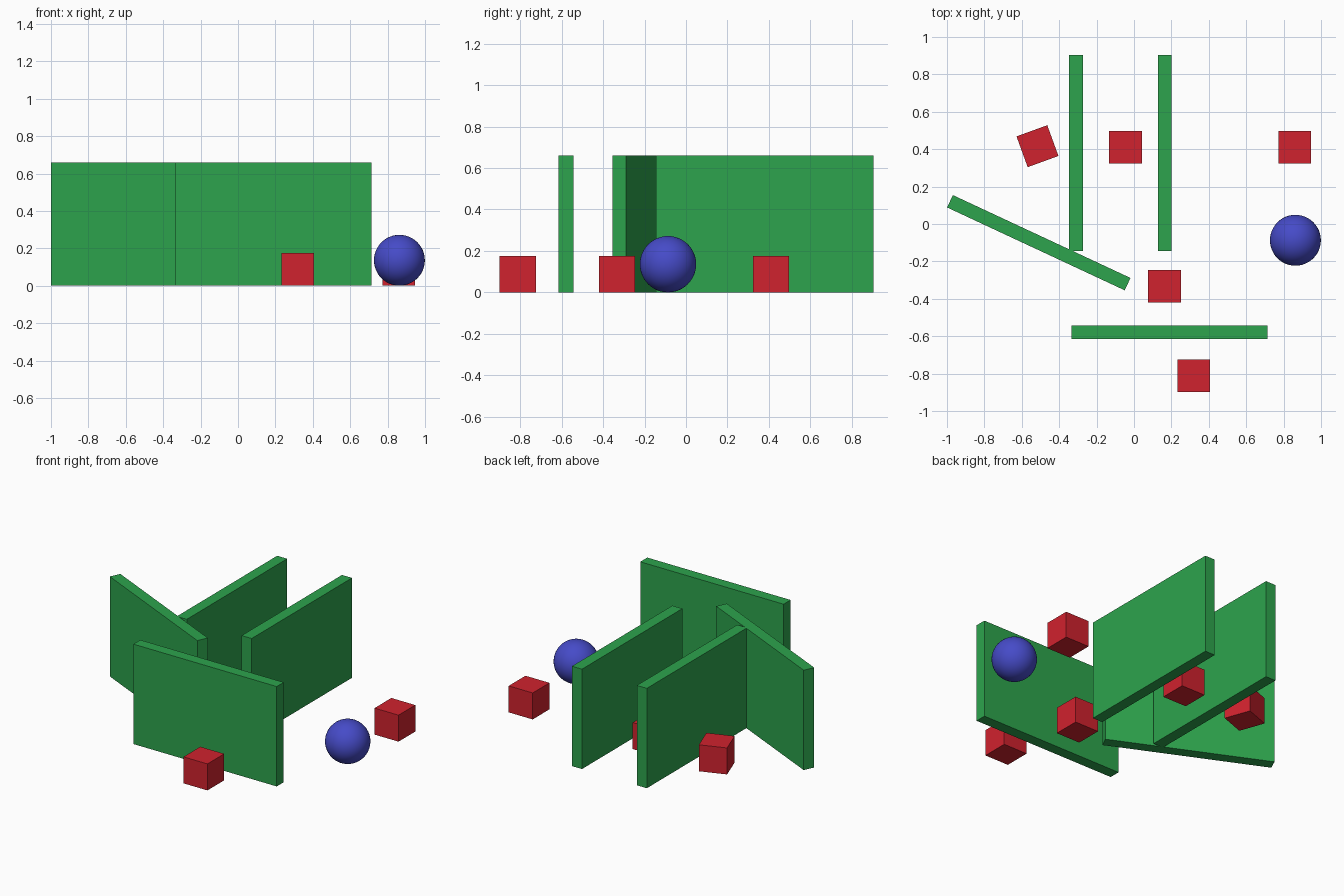
import bpy, bmesh, math
from mathutils import Matrix

if "Cube" in bpy.data.objects:
    bpy.data.objects.remove(bpy.data.objects["Cube"])


def material(name, rgb):
    """Flat colour from 0-255 sRGB values."""
    def lin(c):
        c /= 255
        return c / 12.92 if c <= 0.04045 else ((c + 0.055) / 1.055) ** 2.4
    m = bpy.data.materials.new(name)
    m.diffuse_color = (*[lin(c) for c in rgb], 1)
    m.use_nodes = True
    m.node_tree.nodes["Principled BSDF"].inputs["Base Color"].default_value = m.diffuse_color
    return m


GREEN = material("green", (45, 164, 77))
RED = material("red", (208, 34, 46))
BLUE = material("blue", (70, 75, 200))


def finish(name, bm, mat, loc, angle=0):
    mesh = bpy.data.meshes.new(name)
    bm.to_mesh(mesh)
    bm.free()
    mesh.materials.append(mat)
    ob = bpy.data.objects.new(name, mesh)
    ob.location = loc
    ob.rotation_euler.z = math.radians(angle)
    bpy.context.collection.objects.link(ob)
    return ob


def box(name, size, x, y, angle, mat):
    """Box standing on the ground."""
    bm = bmesh.new()
    bmesh.ops.create_cube(bm, size=1, matrix=Matrix.Diagonal((*size, 1)))
    return finish(name, bm, mat, (x, y, size[2] / 2), angle)


# Upright walls: centre x, centre y, turn
WALLS = [(-0.31, 0.38, 90), (0.164, 0.38, 90), (0.19, -0.579, 0), (-0.509, -0.1, -25)]
for i, (x, y, a) in enumerate(WALLS, 1):
    box(f"wall_{i}", (1.048, 0.073, 0.66), x, y, a, GREEN)

# Small cubes: centre x, centre y, turn
CUBES = [(-0.516, 0.416, 20), (-0.046, 0.41, 0), (0.86, 0.41, 0),
         (0.163, -0.333, 0), (0.319, -0.812, 0)]
for i, (x, y, a) in enumerate(CUBES, 1):
    box(f"cube_{i}", (0.175, 0.175, 0.175), x, y, a, RED)

# Ball
R = 0.136
bm = bmesh.new()
bmesh.ops.create_uvsphere(bm, u_segments=48, v_segments=24, radius=R)
for f in bm.faces:
    f.smooth = True
finish("ball", bm, BLUE, (0.863, -0.087, R))
